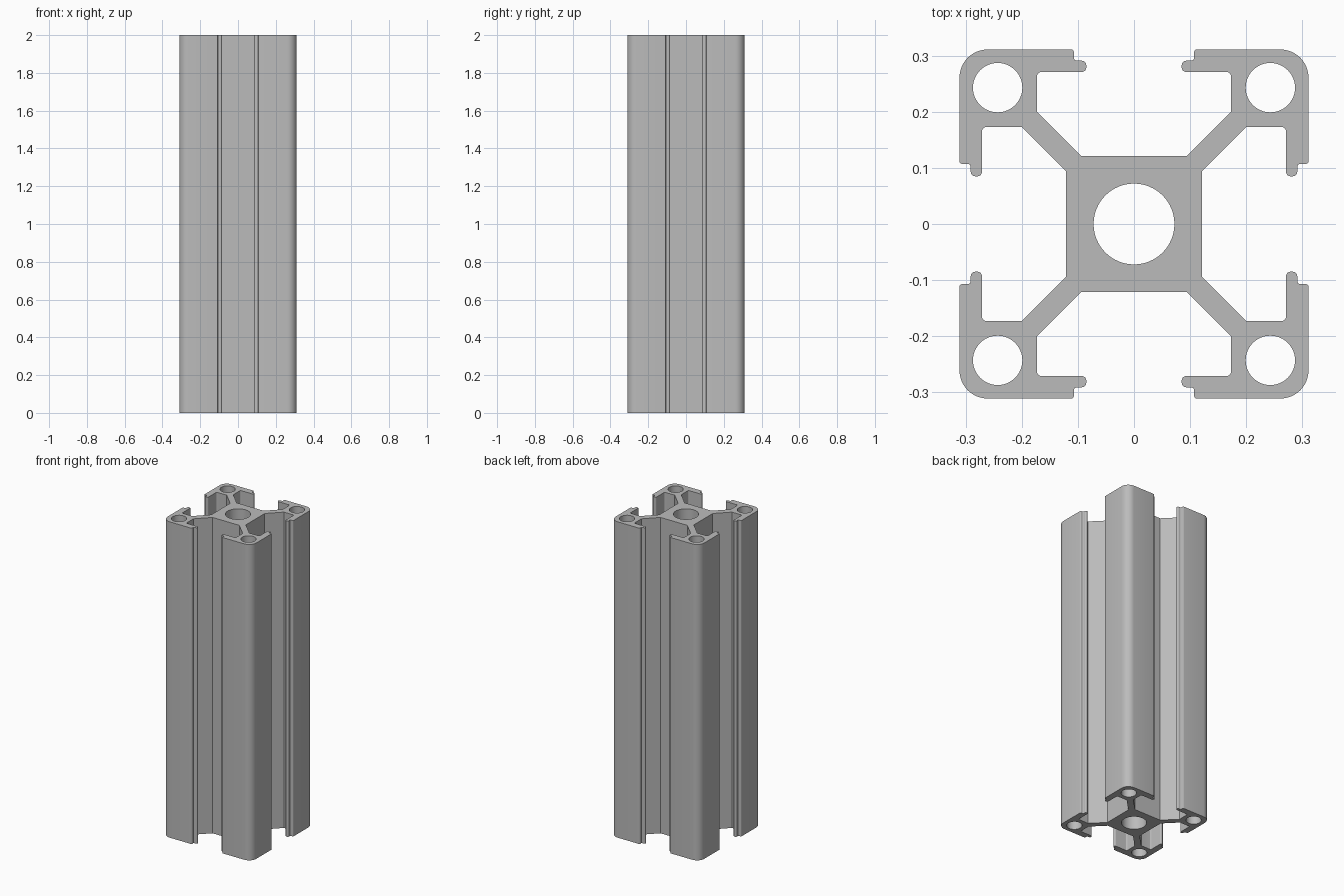
import bpy, bmesh, math
from mathutils import Vector, Matrix

cube = bpy.data.objects.get("Cube")
if cube:
    bpy.data.objects.remove(cube, do_unlink=True)

HEIGHT = 2.0

# One colour for the whole extrusion
metal = bpy.data.materials.new("aluminium_grey")
metal.use_nodes = True
colour = (0.5, 0.5, 0.5, 1.0)
metal.diffuse_color = colour
metal.node_tree.nodes["Principled BSDF"].inputs["Base Color"].default_value = colour


def fillet(prev, corner, nxt, radius, steps):
    """Round a square corner with an arc."""
    if radius == 0:
        return [corner]
    a = (prev - corner).normalized() * radius
    b = (nxt - corner).normalized() * radius
    centre = corner + a + b
    angles = [math.pi / 2 * i / steps for i in range(steps + 1)]
    return [centre - b * math.cos(t) - a * math.sin(t) for t in angles]


def circle(x, y, radius, count):
    angles = [2 * math.pi * i / count for i in range(count)]
    return [Vector((x + radius * math.cos(t), y + radius * math.sin(t))) for t in angles]


# Half of one corner arm: x, y, fillet radius
half_arm = [
    (0.121, 0.094, 0),      # core wall
    (0.200, 0.173, 0),      # diagonal web
    (0.271, 0.173, 0.008),  # inside of the slot
    (0.271, 0.085, 0.008),  # lip tip
    (0.291, 0.085, 0.008),
    (0.291, 0.107, 0.005),  # step in the lip
    (0.311, 0.107, 0.005),
]
arm = half_arm + [(0.311, 0.311, 0.05)] + [(y, x, r) for x, y, r in reversed(half_arm)]

# Four arms make the closed outline
corners = []
for quarter in range(4):
    turn = Matrix.Rotation(quarter * math.pi / 2, 2)
    corners += [(turn @ Vector((x, y)), r) for x, y, r in arm]
outline = []
for i, (point, radius) in enumerate(corners):
    prev, nxt = corners[i - 1][0], corners[(i + 1) % len(corners)][0]
    outline += fillet(prev, point, nxt, radius, 12 if radius > 0.02 else 5)

# Central bore and four corner bores
loops = [outline, circle(0, 0, 0.072, 64)]
loops += [circle(sx * 0.243, sy * 0.243, 0.044, 48) for sx in (-1, 1) for sy in (-1, 1)]

# Walls from every loop, then both end caps with the bores left open
bm = bmesh.new()
cap_edges = ([], [])
for loop in loops:
    rings = [[bm.verts.new((p.x, p.y, z)) for p in loop] for z in (0, HEIGHT)]
    for i in range(len(loop)):
        j = (i + 1) % len(loop)
        bm.faces.new((rings[0][i], rings[0][j], rings[1][j], rings[1][i]))
        for ring, edges in zip(rings, cap_edges):
            edges.append(bm.edges.get((ring[i], ring[j])))
for edges in cap_edges:
    bmesh.ops.triangle_fill(bm, edges=edges, use_beauty=True)
bmesh.ops.recalc_face_normals(bm, faces=bm.faces)

mesh = bpy.data.meshes.new("slotted_rail")
bm.to_mesh(mesh)
bm.free()
mesh.materials.append(metal)
rail = bpy.data.objects.new("slotted_rail", mesh)
bpy.context.collection.objects.link(rail)

# Smooth fillets and bores, sharp corners
bpy.ops.object.select_all(action="DESELECT")
rail.select_set(True)
bpy.context.view_layer.objects.active = rail
bpy.ops.object.shade_smooth_by_angle(angle=math.radians(30))
